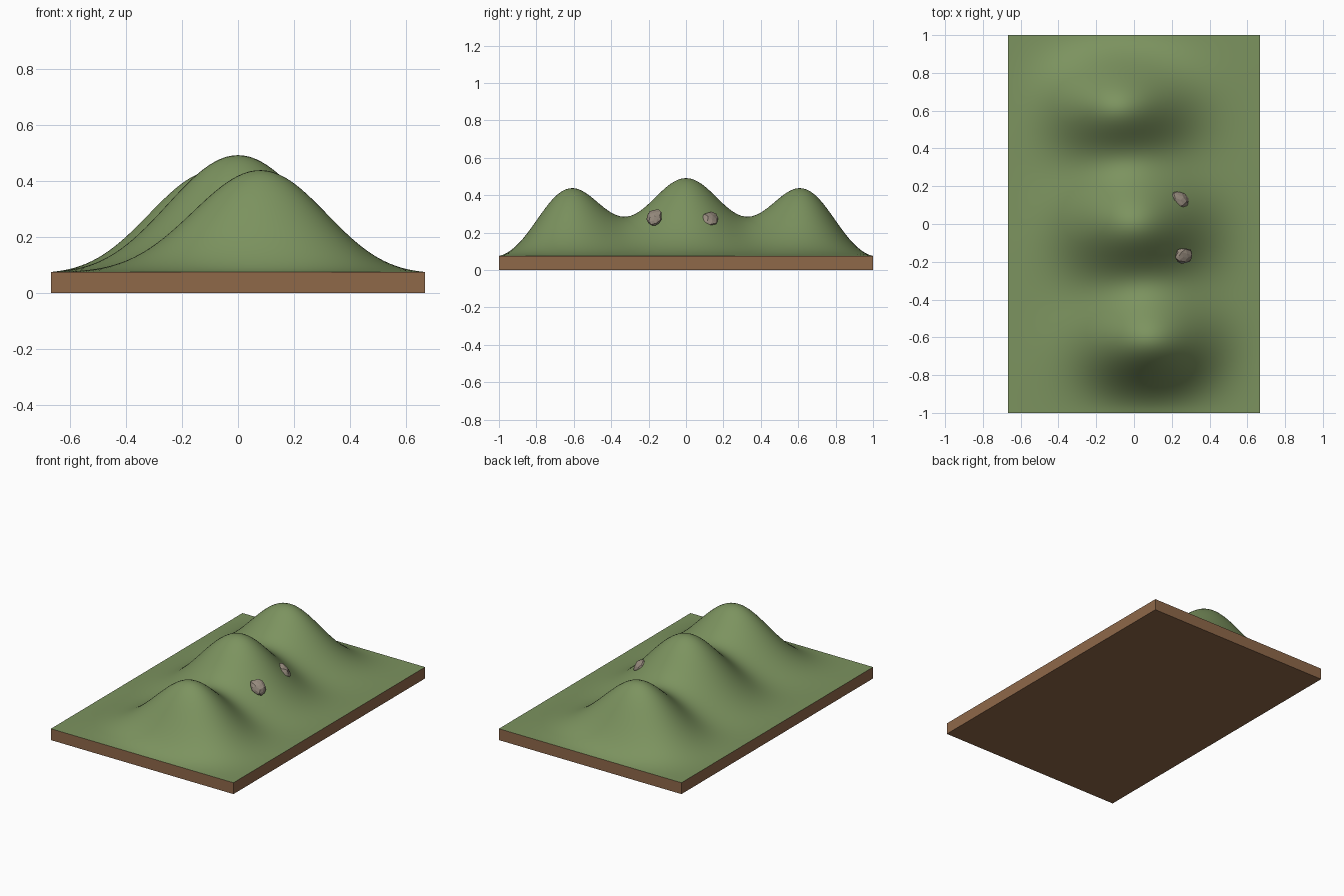
import bpy, bmesh, math, random
from mathutils import Vector, Matrix

if "Cube" in bpy.data.objects:
    bpy.data.objects.remove(bpy.data.objects["Cube"])

HALF_X, HALF_Y, BASE = 0.667, 1.0, 0.075
# hills: centre x, centre y, height, spread x, spread y
HILLS = [(0.08, -0.665, 0.447, 0.235, 0.20),
         (0.0, 0.0, 0.413, 0.245, 0.20),
         (-0.08, 0.665, 0.447, 0.235, 0.20)]


def material(name, rgb):
    m = bpy.data.materials.new(name)
    lin = [((c / 255 + 0.055) / 1.055) ** 2.4 for c in rgb]
    m.diffuse_color = (*lin, 1)
    m.use_nodes = True
    m.node_tree.nodes["Principled BSDF"].inputs["Base Color"].default_value = m.diffuse_color
    return m


def make_object(name, bm, mat):
    me = bpy.data.meshes.new(name)
    bm.to_mesh(me)
    bm.free()
    me.materials.append(mat)
    ob = bpy.data.objects.new(name, me)
    bpy.context.collection.objects.link(ob)
    return ob


def height(x, y):
    # sum of rounded hills that fades out to the flat border
    fade_x = max(0.0, 1 - (x / HALF_X) ** 4)
    fade_y = max(0.0, 1 - y ** 4) ** 1.2
    h = sum(a * math.exp(-(x - cx) ** 2 / (2 * sx * sx) - (y - cy) ** 2 / (2 * sy * sy))
            for cx, cy, a, sx, sy in HILLS)
    return BASE + h * fade_x * fade_y


grass = material("grass_green", (124, 147, 95))
soil = material("soil_brown", (143, 104, 73))
stone = material("stone_grey", (152, 140, 127))

# hilly ground surface
bm = bmesh.new()
bmesh.ops.create_grid(bm, x_segments=64, y_segments=96, size=1)
for v in bm.verts:
    x, y = v.co.x * HALF_X, v.co.y * HALF_Y
    v.co = (x, y, height(x, y))
for f in bm.faces:
    f.smooth = True
make_object("hilly_ground", bm, grass)

# soil slab, open under the ground surface
bm = bmesh.new()
bmesh.ops.create_cube(bm, size=1)
for v in bm.verts:
    v.co = (v.co.x * 2 * HALF_X, v.co.y * 2 * HALF_Y, (v.co.z + 0.5) * BASE)
bm.normal_update()
bmesh.ops.delete(bm, geom=[f for f in bm.faces if f.normal.z > 0.5], context='FACES')
make_object("soil_slab", bm, soil)


# faceted rocks resting flat against the slope
def rock(name, centre, spin, seed):
    rng = random.Random(seed)
    x, y, _ = centre
    e = 0.01
    normal = Vector(((height(x - e, y) - height(x + e, y)) / (2 * e),
                     (height(x, y - e) - height(x, y + e)) / (2 * e), 1)).normalized()
    bm = bmesh.new()
    bmesh.ops.create_icosphere(bm, subdivisions=2, radius=1)
    for v in bm.verts:
        v.co *= rng.uniform(0.87, 1.08)
    turn = normal.to_track_quat('Z', 'Y').to_matrix().to_4x4()
    bm.transform(Matrix.Translation(centre) @ turn @ Matrix.Rotation(spin, 4, 'Z')
                 @ Matrix.Diagonal((0.055, 0.046, 0.033, 1)))
    make_object(name, bm, stone)


rock("rock_back", Vector((0.242, 0.13, 0.268)), 0.6, 3)
rock("rock_front", Vector((0.265, -0.168, 0.28)), 1.9, 8)
